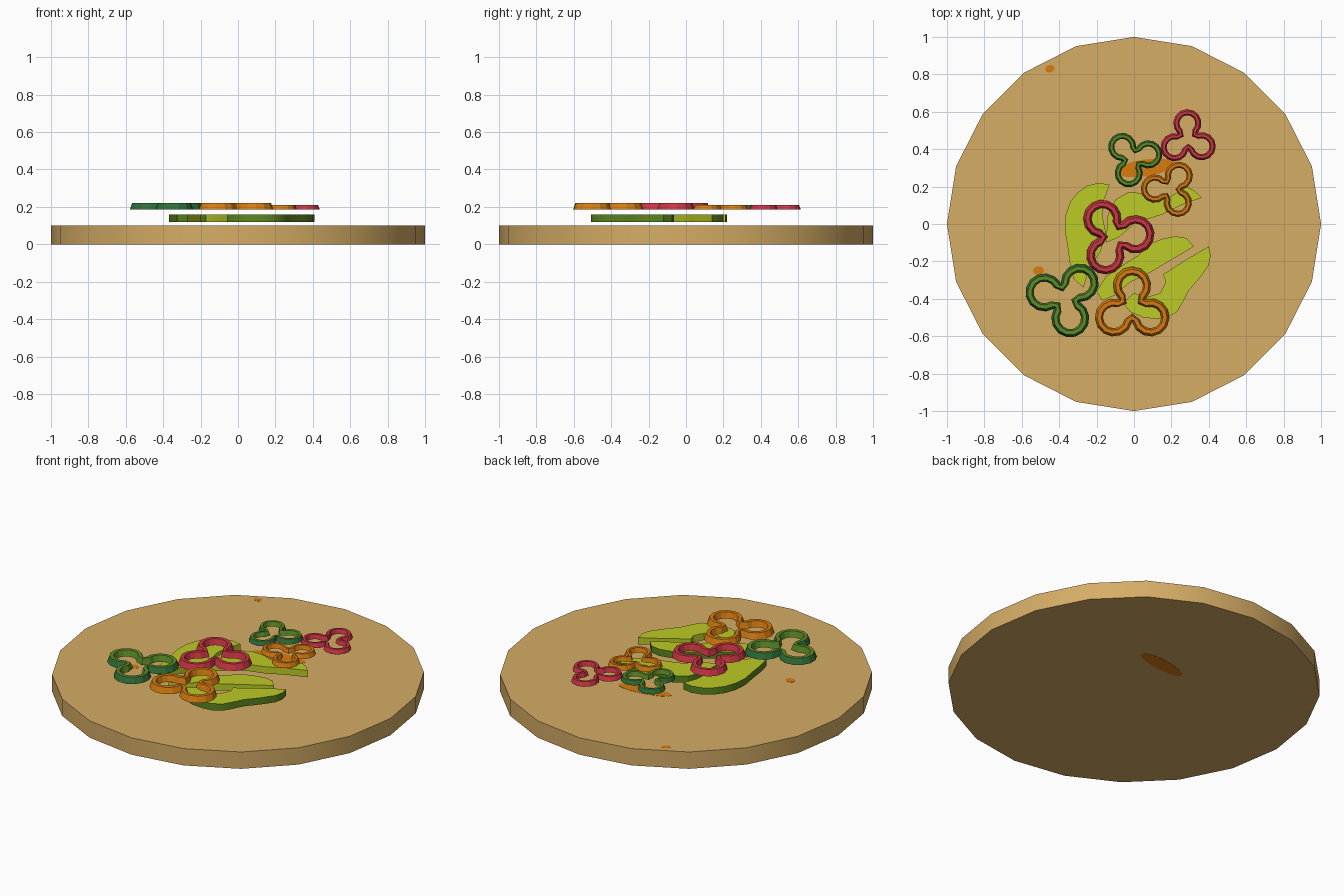
import bpy
import bmesh
from math import sin, cos, radians, pi
from mathutils import Matrix, Vector

old = bpy.data.objects.get("Cube")
if old:
    bpy.data.objects.remove(old, do_unlink=True)


def material(name, r, g, b):
    """Flat colour from 0-255 display values."""
    lin = [((c / 255 + 0.055) / 1.055) ** 2.4 for c in (r, g, b)] + [1]
    m = bpy.data.materials.new(name)
    m.use_nodes = True
    m.diffuse_color = lin
    m.node_tree.nodes["Principled BSDF"].inputs["Base Color"].default_value = lin
    return m


wood = material("wood", 214, 173, 102)
orange = material("orange flesh", 216, 124, 16)
red = material("red flesh", 204, 54, 68)
green = material("green flesh", 92, 140, 38)
dark_green = material("dark green skin", 48, 112, 56)
lime = material("lime flesh", 188, 203, 38)
lime_skin = material("leaf green skin", 92, 134, 30)


def finish(name, bm, mats, smooth=True):
    bmesh.ops.recalc_face_normals(bm, faces=bm.faces)
    mesh = bpy.data.meshes.new(name)
    bm.to_mesh(mesh)
    bm.free()
    obj = bpy.data.objects.new(name, mesh)
    bpy.context.collection.objects.link(obj)
    for m in mats:
        mesh.materials.append(m)
    if smooth:
        bpy.ops.object.select_all(action='DESELECT')
        obj.select_set(True)
        bpy.context.view_layer.objects.active = obj
        bpy.ops.object.shade_smooth_by_angle(angle=radians(30))
    return obj


def prism(name, outline, z0, z1, mats, skin_count=0):
    """Extruded outline; the first skin_count side faces take the second colour."""
    bm = bmesh.new()
    low = [bm.verts.new((x, y, z0)) for x, y in outline]
    top = [bm.verts.new((x, y, z1)) for x, y in outline]
    bm.faces.new(low)
    bm.faces.new(top)
    n = len(outline)
    for i in range(n):
        j = (i + 1) % n
        side = bm.faces.new((low[i], low[j], top[j], top[i]))
        side.material_index = 1 if i < skin_count else 0
    return finish(name, bm, mats)


def ellipse(x, y, a, b, turn=0, n=16, start=0):
    rot = Matrix.Rotation(radians(turn), 2)
    pts = [rot @ Vector((a * cos(start + 2 * pi * i / n),
                         b * sin(start + 2 * pi * i / n))) for i in range(n)]
    return [(x + p.x, y + p.y) for p in pts]


# Round board
prism("board", ellipse(0, 0, 1, 1, n=20, start=pi / 2), 0, 0.1, [wood])

# Flush orange patches in the board
prism("long_patch", ellipse(0.06, 0.3, 0.16, 0.045, 8), -0.001, 0.101, [orange])
prism("back_patch", ellipse(-0.45, 0.83, 0.026, 0.02, 20, 10), 0.099, 0.101, [orange])
prism("side_patch", ellipse(-0.51, -0.25, 0.03, 0.024, 0, 10), 0.099, 0.101, [orange])


# Curved lime slices: skin edge first, then the cut edge
slices = {
    "left_slice": (
        [(-.13, .21), (-.19, .22), (-.25, .205), (-.3, .17), (-.34, .12), (-.365, .05),
         (-.37, -.03), (-.355, -.12), (-.345, -.2), (-.325, -.29), (-.27, -.34)],
        [(-.24, -.24), (-.18, -.15), (-.15, -.05), (-.17, .05), (-.16, .13)]),
    "back_slice": (
        [(.36, .14), (.32, .18), (.28, .2), (.2, .15), (.12, .14), (.05, .165),
         (-.03, .17), (-.1, .13), (-.14, .05), (-.15, -.1)],
        [(-.08, -.07), (0, 0), (.05, .02), (.15, .05), (.25, .1)]),
    "middle_slice": (
        [(.32, -.12), (.28, -.075), (.22, -.065), (.15, -.08), (.1, -.1), (.02, -.17),
         (-.06, -.22), (-.15, -.28), (-.2, -.36), (-.17, -.41)],
        [(-.1, -.38), (-.02, -.31), (.05, -.28), (.17, -.21)]),
    "front_slice": (
        [(-.06, -.42), (-.02, -.47), (.05, -.5), (.12, -.508), (.18, -.5), (.23, -.47),
         (.26, -.42), (.29, -.36), (.35, -.29), (.4, -.22), (.41, -.17), (.4, -.12)],
        [(.28, -.19), (.155, -.27), (.17, -.31), (.14, -.37), (.07, -.39), (0, -.37)]),
}
for name, (skin, cut) in slices.items():
    prism(name, skin + cut, 0.12, 0.16, [lime, lime_skin], len(skin) - 1)


def trefoil(radius, reach, cusp, steps=10):
    """Closed three-lobed outline; cusp is the pinch distance between lobes."""
    pts = []
    for k in range(3):
        out = 2 * pi * k / 3
        for i in range(steps + 1):
            a = out + radians(reach) * (2 * i / steps - 1)
            pts.append((0.113 * cos(out) + radius * cos(a),
                        0.113 * sin(out) + radius * sin(a)))
        pts.append((cusp * cos(out + pi / 3), cusp * sin(out + pi / 3)))
    return pts


def pepper_ring(name, x, y, turn, scale, flesh, skin):
    """Trefoil ring with sloping walls, wider at the base."""
    z0, z1 = 0.185, 0.185 + 0.035 * scale
    section = [(0.102, 136, 0.077, z0), (0.089, 138, 0.068, z1),
               (0.068, 140, 0.048, z1), (0.058, 140, 0.035, z0)]
    rot = Matrix.Rotation(radians(turn), 2)
    bm = bmesh.new()
    loops = []
    for radius, reach, cusp, z in section:
        loop = []
        for p in trefoil(radius, reach, cusp):
            q = rot @ Vector(p) * scale
            loop.append(bm.verts.new((x + q.x, y + q.y, z)))
        loops.append(loop)
    n = len(loops[0])
    for s in range(4):
        a, b = loops[s], loops[(s + 1) % 4]
        for i in range(n):
            j = (i + 1) % n
            face = bm.faces.new((a[i], a[j], b[j], b[i]))
            face.material_index = 1 if s == 0 else 0
    finish(name, bm, [flesh, skin], smooth=False)


# Pepper rings, large at the front and small at the back
pepper_ring("large_red_ring", -0.105, -0.065, 5, 1, red, red)
pepper_ring("large_orange_ring", -0.01, -0.443, 90, 1, orange, orange)
pepper_ring("large_green_ring", -0.37, -0.395, 45, 1, green, dark_green)
pepper_ring("small_red_ring", 0.288, 0.455, 92, 0.74, red, red)
pepper_ring("small_orange_ring", 0.195, 0.187, 178, 0.74, orange, orange)
pepper_ring("small_green_ring", -0.005, 0.352, 14, 0.74, green, dark_green)
